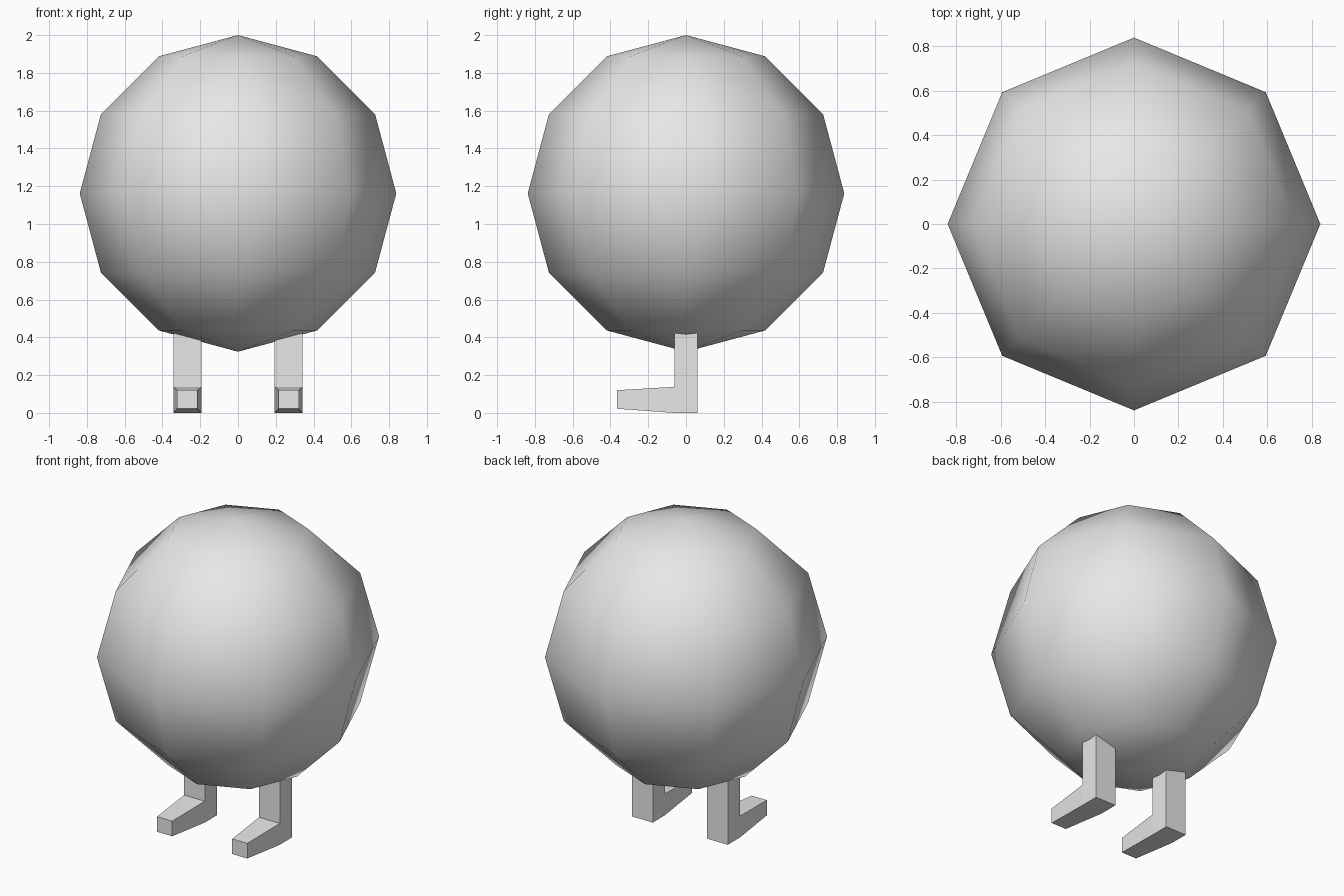
import bpy, bmesh

cube = bpy.data.objects.get("Cube")
if cube:
    bpy.data.objects.remove(cube, do_unlink=True)

# Single plain grey
grey = bpy.data.materials.new("light_grey")
grey.use_nodes = True
color = (0.8, 0.8, 0.8, 1.0)
grey.diffuse_color = color
grey.node_tree.nodes["Principled BSDF"].inputs["Base Color"].default_value = color


def add_object(name, bm, smooth):
    bmesh.ops.recalc_face_normals(bm, faces=bm.faces)
    for face in bm.faces:
        face.smooth = smooth
    mesh = bpy.data.meshes.new(name)
    bm.to_mesh(mesh)
    bm.free()
    mesh.materials.append(grey)
    obj = bpy.data.objects.new(name, mesh)
    bpy.context.collection.objects.link(obj)
    return obj


# Round body: coarse sphere with smooth shading
bm = bmesh.new()
bmesh.ops.create_uvsphere(bm, u_segments=8, v_segments=6, radius=0.838)
bmesh.ops.translate(bm, verts=bm.verts, vec=(0, 0, 1.162))
add_object("body", bm, True)


def add_leg(name, side):
    """Square shin with a tapered foot extruded from its lower front."""
    x, half, depth, ankle, top = side * 0.268, 0.074, 0.062, 0.138, 0.46
    bm = bmesh.new()

    def ring(y, z, w, h):
        return [bm.verts.new((x + sx * w, y, z + sz * h))
                for sx, sz in ((-1, -1), (1, -1), (1, 1), (-1, 1))]

    back = ring(depth, ankle / 2, half, ankle / 2)
    front = ring(-depth, ankle / 2, half, ankle / 2)
    toe = ring(-0.365, 0.071, 0.054, 0.049)
    # Heel and foot
    for a, b in ((back, front), (front, toe)):
        for i in range(4):
            if a is back and i == 2:
                continue  # shin grows from here
            j = (i + 1) % 4
            bm.faces.new((a[i], a[j], b[j], b[i]))
    bm.faces.new(back)
    bm.faces.new(toe)
    # Shin
    base = [back[2], back[3], front[3], front[2]]
    cap = [bm.verts.new((v.co.x, v.co.y, top)) for v in base]
    for i in range(4):
        j = (i + 1) % 4
        bm.faces.new((base[i], base[j], cap[j], cap[i]))
    bm.faces.new(cap)
    add_object(name, bm, False)


add_leg("left_leg", 1)
add_leg("right_leg", -1)
